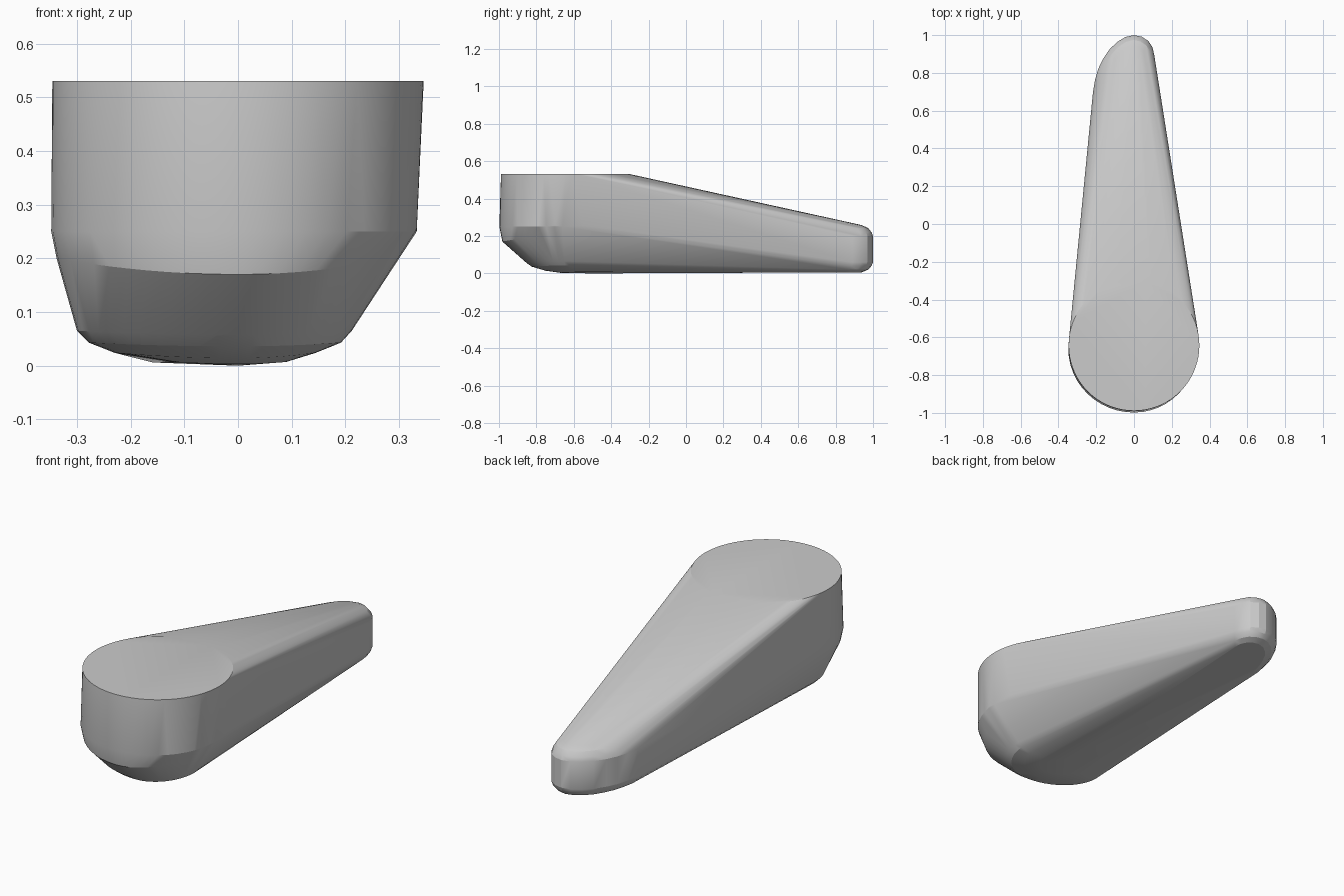
import bpy, bmesh
from math import sin, cos, pi, radians

if "Cube" in bpy.data.objects:
    bpy.data.objects.remove(bpy.data.objects["Cube"])

pts = []


def front_arc(cy, left, right, front, z_side, z_front, cx=0.0, n=24):
    """Front half ring with separate left and right widths."""
    for i in range(n + 1):
        a = pi + pi * i / n
        c, s = cos(a), sin(a)
        w = left if c < 0 else right
        pts.append((cx + w * c, cy + front * s,
                    z_side + (z_front - z_side) * s * s))


# Flat round top of the wide end
for i in range(72):
    a = 2 * pi * i / 72
    pts.append((0.346 * cos(a), -0.643 + 0.346 * sin(a), 0.53))

# Lower edge of the upright wall, then the sloped and rounded underside
front_arc(-0.66, 0.348, 0.333, 0.338, 0.25, 0.25)
front_arc(-0.66, 0.338, 0.29, 0.322, 0.20, 0.17)
front_arc(-0.62, 0.300, 0.212, 0.235, 0.065, 0.058)
front_arc(-0.62, 0.278, 0.192, 0.205, 0.043, 0.036)
front_arc(-0.60, 0.230, 0.145, 0.150, 0.024, 0.014)
front_arc(-0.58, 0.120, 0.090, 0.090, 0.007, 0.003)
pts += [(0.333, -0.70, 0.256), (0.325, -0.55, 0.256), (0, -0.5, 0.0)]

# Lopsided rounded tip: outline stacked with inset layers
tip = [(-0.217, 0.70), (-0.207, 0.76), (-0.19, 0.82), (-0.165, 0.872),
       (-0.13, 0.924), (-0.09, 0.963), (-0.045, 0.99), (0, 1.0),
       (0.04, 0.992), (0.075, 0.97), (0.098, 0.935), (0.108, 0.89)]
layers = [(0.0, 0.06), (0.0, 0.20), (0.008, 0.04), (0.008, 0.22),
          (0.026, 0.02), (0.026, 0.242), (0.06, 0.006), (0.06, 0.258)]
px, py = -0.02, 0.75
for inset, z in layers:
    for x, y in tip:
        d = ((x - px) ** 2 + (y - py) ** 2) ** 0.5
        k = 1 - inset / d
        pts.append((px + (x - px) * k, py + (y - py) * k, z))

# Stretch one tight skin over all the sections
bm = bmesh.new()
for p in pts:
    bm.verts.new(p)
res = bmesh.ops.convex_hull(bm, input=bm.verts[:])
bmesh.ops.delete(bm, geom=[v for v in bm.verts if not v.link_faces], context='VERTS')
bmesh.ops.dissolve_limit(bm, angle_limit=radians(0.5), verts=bm.verts[:], edges=bm.edges[:])
bmesh.ops.recalc_face_normals(bm, faces=bm.faces[:])
mesh = bpy.data.meshes.new("tapered_body")
bm.to_mesh(mesh)
bm.free()
body = bpy.data.objects.new("tapered_body", mesh)
bpy.context.collection.objects.link(body)
bpy.context.view_layer.objects.active = body
body.select_set(True)
bpy.ops.object.shade_smooth_by_angle(angle=radians(20))
